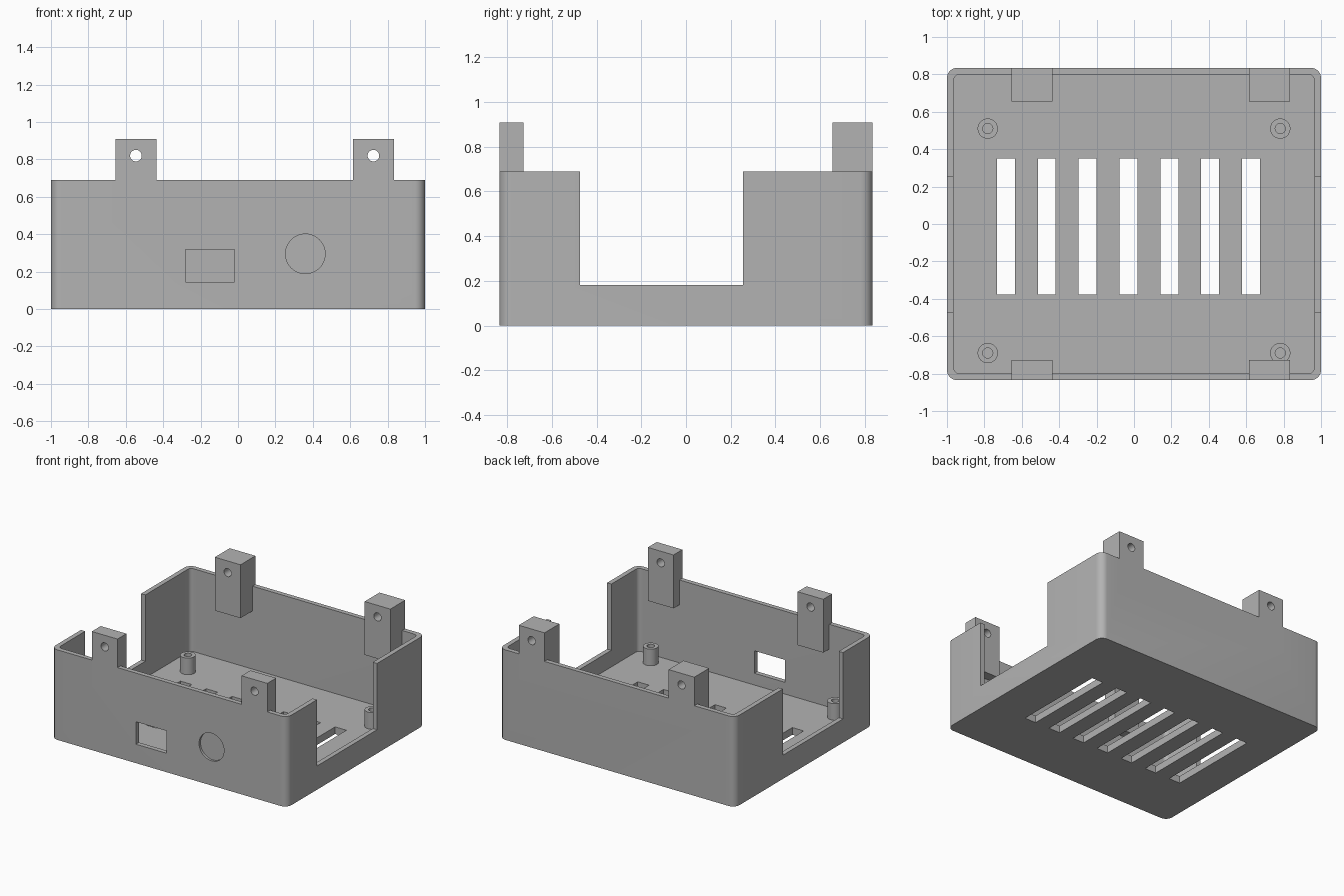
import bpy, bmesh, math
from mathutils import Matrix, Vector

default = bpy.data.objects.get("Cube")
if default:
    bpy.data.objects.remove(default, do_unlink=True)

grey = bpy.data.materials.new("plain grey")
grey.use_nodes = True
grey.diffuse_color = (0.45, 0.45, 0.45, 1)
grey.node_tree.nodes["Principled BSDF"].inputs["Base Color"].default_value = grey.diffuse_color

HX, HY, HEIGHT = 1.0, 0.835, 0.69
WALL, FLOOR = 0.036, 0.055
TAB_TOP, TAB_BOTTOM = 0.909, 0.5


def make(name, bm):
    bmesh.ops.recalc_face_normals(bm, faces=bm.faces)
    mesh = bpy.data.meshes.new(name)
    bm.to_mesh(mesh)
    bm.free()
    mesh.materials.append(grey)
    obj = bpy.data.objects.new(name, mesh)
    bpy.context.collection.objects.link(obj)
    return obj


def box(name, x, y, z, radius=0):
    """Box from (min, max) ranges, with optional rounded upright edges."""
    bm = bmesh.new()
    bmesh.ops.create_cube(bm, size=1)
    for v in bm.verts:
        v.co = Vector([r[0] if c < 0 else r[1] for c, r in zip(v.co, (x, y, z))])
    if radius:
        upright = [e for e in bm.edges
                   if abs(e.verts[0].co.z - e.verts[1].co.z) > 0.01]
        bmesh.ops.bevel(bm, geom=upright, offset=radius, segments=8,
                        profile=0.5, affect='EDGES')
    return make(name, bm)


def rod_y(name, x, z, radius, y):
    """Cylinder along the y axis."""
    bm = bmesh.new()
    place = Matrix.Translation((x, sum(y) / 2, z)) @ Matrix.Rotation(math.pi / 2, 4, 'X')
    bmesh.ops.create_cone(bm, cap_ends=True, segments=48, radius1=radius,
                          radius2=radius, depth=y[1] - y[0], matrix=place)
    return make(name, bm)


def combine(target, tool, operation='DIFFERENCE'):
    """Apply a boolean and remove the tool."""
    tool.hide_render = True
    mod = target.modifiers.new(operation.title(), 'BOOLEAN')
    mod.operation = operation
    mod.solver = 'EXACT'
    mod.object = tool
    bpy.context.view_layer.objects.active = target
    bpy.ops.object.modifier_apply(modifier=mod.name)
    bpy.data.objects.remove(tool, do_unlink=True)


def smooth(obj):
    bpy.ops.object.select_all(action='DESELECT')
    obj.select_set(True)
    bpy.context.view_layer.objects.active = obj
    bpy.ops.object.shade_smooth_by_angle(angle=math.radians(30))


# Open tray with rounded corners
tray = box("enclosure_tray", (-HX, HX), (-HY, HY), (0, HEIGHT), 0.055)
ix, iy = HX - WALL, HY - WALL
combine(tray, box("cavity", (-ix, ix), (-iy, iy), (FLOOR, 1.2), 0.03))

# Mounting tabs with screw holes, deeper on the back wall
for x in (-0.546, 0.724):
    for y in ((-HY, -0.727), (0.655, HY)):
        tab = box("tab", (x - 0.109, x + 0.109), y, (TAB_BOTTOM, TAB_TOP))
        combine(tray, tab, 'UNION')
    combine(tray, rod_y("screw_hole", x, 0.82, 0.031, (-1, 1)))

# Wide openings in both side walls
combine(tray, box("side_opening", (-1.2, 1.2), (-0.473, 0.255), (0.182, 1.2)))

# Floor vents
for i in range(7):
    x = -0.685 + 0.2185 * i
    combine(tray, box("vent", (x - 0.048, x + 0.048), (-0.378, 0.35), (-0.1, 0.1)))

# Front port opening and shallow round recess
combine(tray, box("port", (-0.28, -0.02), (-1, -0.75), (0.145, 0.317)))
combine(tray, rod_y("recess", 0.36, 0.295, 0.106, (-1, -HY + 0.018)))
smooth(tray)

# Hollow standoff posts
for side, x in (("right", -0.782), ("left", 0.782)):
    for end, y in (("front", -0.69), ("back", 0.51)):
        bm = bmesh.new()
        profile = [(0.027, FLOOR), (0.054, FLOOR), (0.054, 0.182), (0.027, 0.182)]
        verts = [bm.verts.new((r, 0, z)) for r, z in profile]
        edges = [bm.edges.new((verts[i], verts[(i + 1) % 4])) for i in range(4)]
        bmesh.ops.spin(bm, geom=verts + edges, cent=(0, 0, 0), axis=(0, 0, 1),
                       angle=math.tau, steps=40, use_merge=True)
        bmesh.ops.translate(bm, verts=bm.verts, vec=(x, y, 0))
        smooth(make(f"{end}_{side}_standoff", bm))
